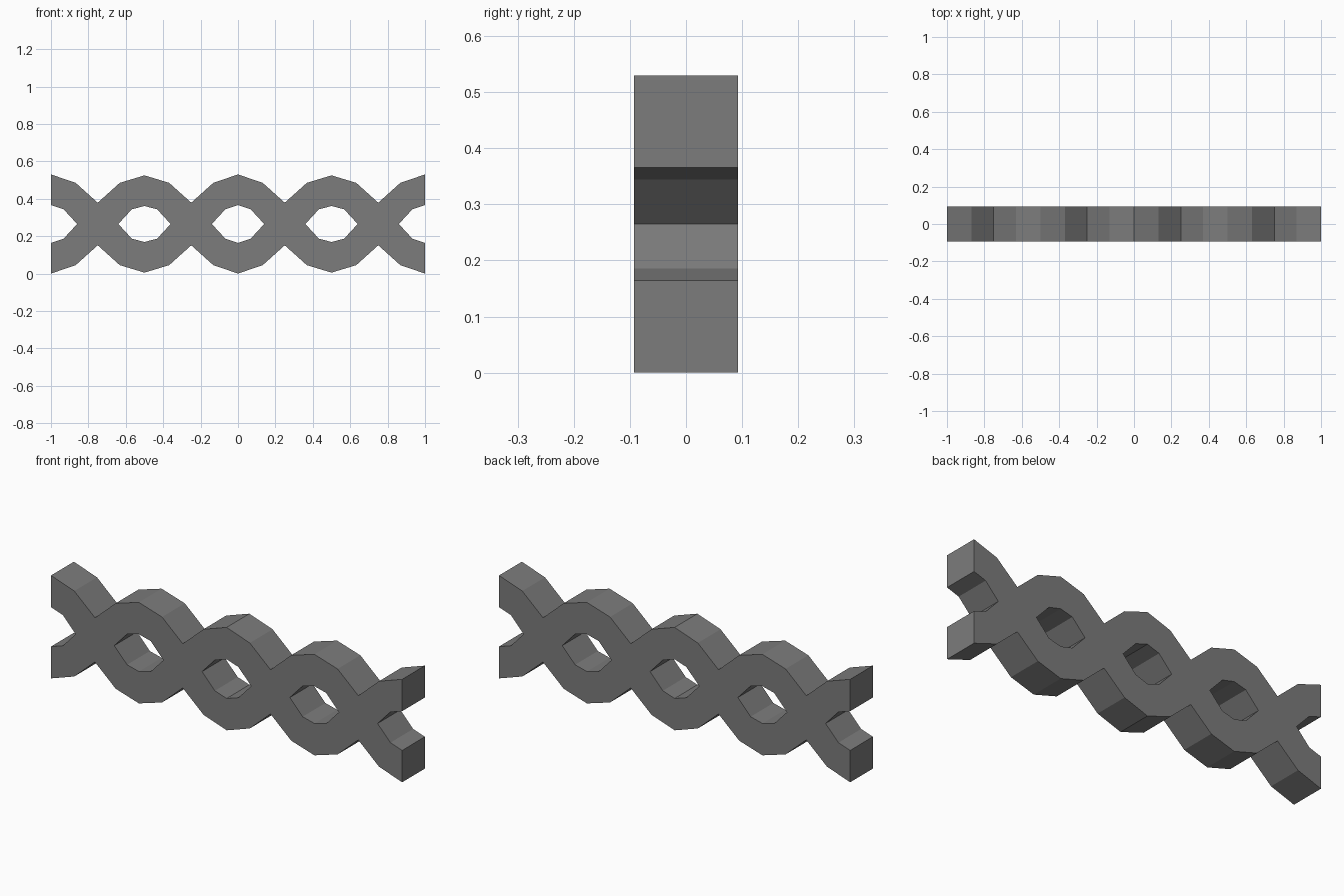
import bpy, bmesh
from mathutils import Vector

cube = bpy.data.objects.get("Cube")
if cube:
    bpy.data.objects.remove(cube, do_unlink=True)

HALF_HEIGHT = 0.265
DEPTH = 0.185
SPACING = 0.5

grey = bpy.data.materials.new("grey")
grey.use_nodes = True
colour = (0.2, 0.2, 0.2, 1)
grey.diffuse_color = colour
grey.node_tree.nodes["Principled BSDF"].inputs["Base Color"].default_value = colour


def quarter_link(bm, x, side, up, crest):
    """Quarter of one chain link, from its crest to the crossing point."""
    def vert(dx, dz):
        return bm.verts.new((x + side * dx, -DEPTH / 2, HALF_HEIGHT + up * dz))
    outer, inner = vert(0, crest), vert(0, crest - 0.164)
    shoulder, inner_shoulder = vert(0.132, 0.22), vert(0.067, 0.079)
    valley, crossing, eye = vert(0.25, 0.114), vert(0.25, 0), vert(0.14, 0)
    bm.faces.new((inner, inner_shoulder, shoulder, outer))
    bm.faces.new((inner_shoulder, eye, crossing, valley, shoulder))


# Front outline of the braided rail
bm = bmesh.new()
for i in range(-2, 3):
    crest = 0.26 if i % 2 else HALF_HEIGHT
    for side in (-1, 1):
        if i * side == 2:
            continue  # the rail is cut square at both ends
        for up in (-1, 1):
            quarter_link(bm, i * SPACING, side, up, crest)
bmesh.ops.remove_doubles(bm, verts=bm.verts, dist=0.001)

# Thickness, keeping the front faces in place
front = list(bm.faces)
grown = bmesh.ops.extrude_face_region(bm, geom=front, use_keep_orig=True)
back = [v for v in grown["geom"] if isinstance(v, bmesh.types.BMVert)]
bmesh.ops.translate(bm, verts=back, vec=Vector((0, DEPTH, 0)))
bmesh.ops.recalc_face_normals(bm, faces=bm.faces)

mesh = bpy.data.meshes.new("braided_rail")
bm.to_mesh(mesh)
bm.free()
mesh.materials.append(grey)
rail = bpy.data.objects.new("braided_rail", mesh)
bpy.context.collection.objects.link(rail)
